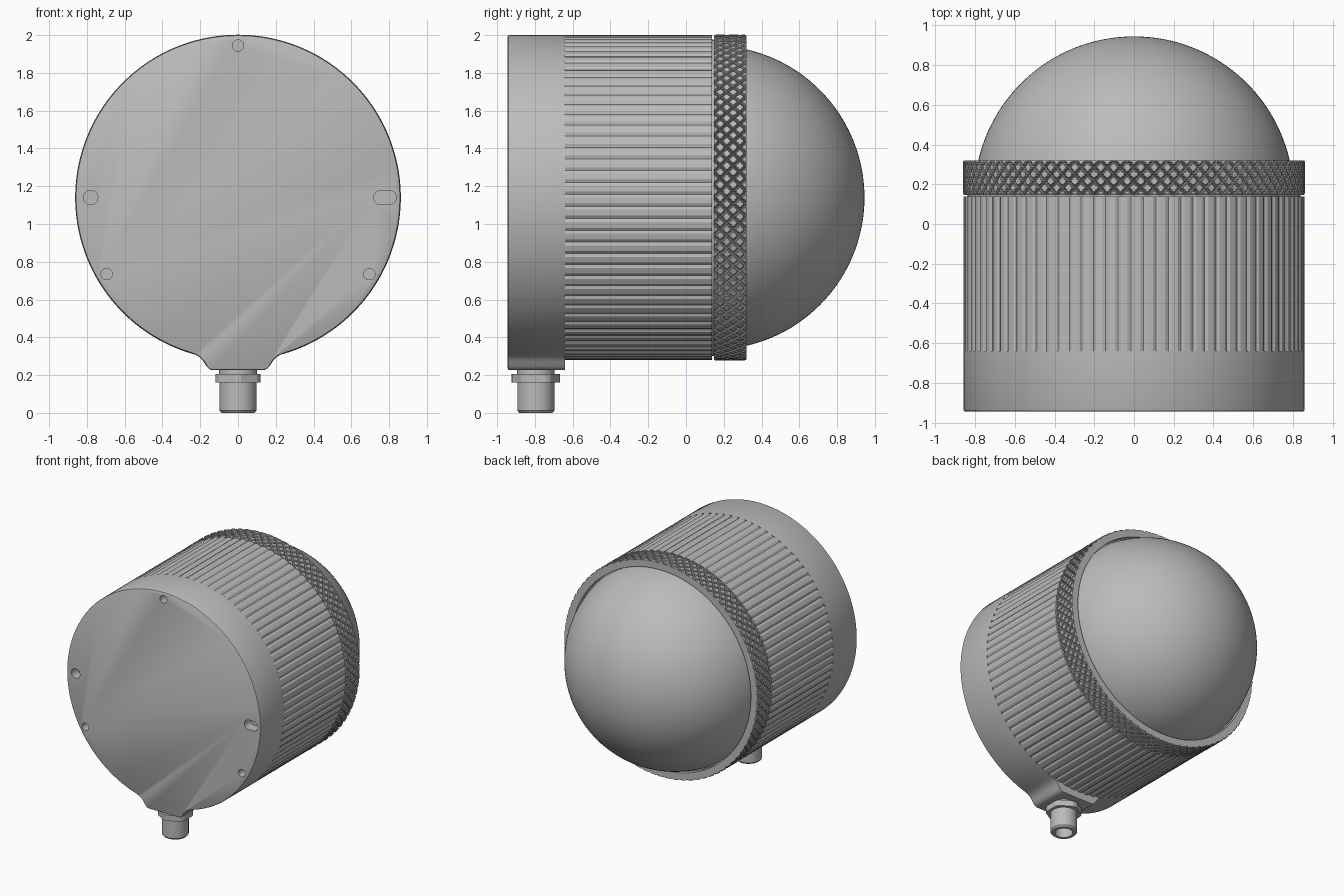
import bpy
import bmesh
from math import sin, cos, pi, sqrt, radians

cube = bpy.data.objects.get("Cube")
if cube:
    bpy.data.objects.remove(cube, do_unlink=True)

grey = bpy.data.materials.new("satin grey")
grey.use_nodes = True
grey.diffuse_color = (0.5, 0.5, 0.5, 1)
grey.node_tree.nodes["Principled BSDF"].inputs["Base Color"].default_value = (0.5, 0.5, 0.5, 1)

AXIS_Z = 1.14       # height of the main axis
R = 0.86            # housing radius
PLUG_Y = -0.795     # connector centre


def shade(obj, angle=30):
    bpy.ops.object.select_all(action="DESELECT")
    obj.select_set(True)
    bpy.context.view_layer.objects.active = obj
    bpy.ops.object.shade_smooth_by_angle(angle=radians(angle))


def loft(name, rings, caps=True, smooth=True, valleys=False):
    """Skin a list of equal point rings; valleys splits quads along their lower diagonal."""
    bm = bmesh.new()
    loops = [[bm.verts.new(p) for p in ring] for ring in rings]
    for lo, hi in zip(loops, loops[1:]):
        n = len(lo)
        for i in range(n):
            a, b, c, d = lo[i], lo[(i + 1) % n], hi[(i + 1) % n], hi[i]
            if valleys:
                dist = [sqrt(v.co.x ** 2 + (v.co.z - AXIS_Z) ** 2) for v in (a, b, c, d)]
                if dist[0] + dist[2] < dist[1] + dist[3]:
                    tris = ((a, b, c), (a, c, d))
                else:
                    tris = ((a, b, d), (b, c, d))
                for t in tris:
                    bm.faces.new(t)
            else:
                bm.faces.new((a, b, c, d))
    if caps:
        bm.faces.new(loops[0])
        bm.faces.new(loops[-1])
    bmesh.ops.remove_doubles(bm, verts=bm.verts, dist=0.00002)
    bmesh.ops.recalc_face_normals(bm, faces=bm.faces)
    mesh = bpy.data.meshes.new(name)
    bm.to_mesh(mesh)
    bm.free()
    mesh.materials.append(grey)
    obj = bpy.data.objects.new(name, mesh)
    bpy.context.collection.objects.link(obj)
    if smooth:
        shade(obj)
    return obj


def ring_y(radius, y, n=128):
    """Ring around the main axis; radius is a number or a function of the step."""
    f = radius if callable(radius) else (lambda i: radius)
    return [(f(i) * cos(2 * pi * i / n), y, AXIS_Z + f(i) * sin(2 * pi * i / n)) for i in range(n)]


def ring_z(radius, z, n=48):
    """Ring around the vertical connector axis."""
    f = radius if callable(radius) else (lambda i: radius)
    return [(f(i) * cos(2 * pi * i / n), PLUG_Y + f(i) * sin(2 * pi * i / n), z) for i in range(n)]


# Base plate: a disc that flows into a flat-bottomed boss
start = -pi / 2 + 0.295
sweep = 2 * pi - 0.59
outline = [(R * cos(start + sweep * i / 140), AXIS_Z + R * sin(start + sweep * i / 140))
           for i in range(141)]
neck = [(0.225, 0.308), (0.205, 0.296), (0.19, 0.281), (0.178, 0.264),
        (0.167, 0.247), (0.155, 0.234), (0.138, 0.226)]
outline += [(-x, z) for x, z in neck] + neck[::-1]


def plate_ring(y, inset):
    k = 1 - inset / R
    return [(x * k, y, AXIS_Z + (z - AXIS_Z) * k) for x, z in outline]


plate = loft("base_plate", [plate_ring(-0.945, 0.01), plate_ring(-0.941, 0.003),
                            plate_ring(-0.933, 0), plate_ring(-0.64, 0)], smooth=False)


# Blind mounting holes and locating slot in the plate
def cutter(x, z, radius, half_slot=0.0, depth=0.08):
    n = 32
    shape = []
    for i in range(n):
        a = 2 * pi * (i + 0.5) / n
        shift = half_slot if cos(a) > 0 else -half_slot
        shape.append((x + shift + radius * cos(a), z + radius * sin(a)))
    return loft("hole_cutter", [[(px, y, pz) for px, pz in shape]
                                for y in (-1.0, -0.945 + depth)], smooth=False)


cutters = [cutter(0, 1.945, 0.03), cutter(-0.695, 0.735, 0.03), cutter(0.695, 0.735, 0.03),
           cutter(-0.78, AXIS_Z, 0.038), cutter(0.778, AXIS_Z, 0.038, half_slot=0.022)]
for tool in cutters:
    tool.hide_render = True
    mod = plate.modifiers.new("hole", "BOOLEAN")
    mod.operation = "DIFFERENCE"
    mod.solver = "EXACT"
    mod.object = tool
    bpy.context.view_layer.objects.active = plate
    bpy.ops.object.modifier_apply(modifier=mod.name)
    bpy.data.objects.remove(tool, do_unlink=True)
shade(plate)

# Fluted housing
FLUTES, STEPS = 84, 8


def flute(i):
    return R - 0.008 * max(0, sin(2 * pi * i / STEPS)) ** 1.5


loft("fluted_housing", [ring_y(flute, y, FLUTES * STEPS) for y in (-0.64, 0.138)])

# Recessed seam between housing and ring
loft("seam_collar", [ring_y(0.838, 0.12), ring_y(0.838, 0.16)])

# Diamond-knurled retaining ring
DIAMONDS, DIV, ROWS = 80, 8, 20
Y0, Y1 = 0.147, 0.32
count = DIAMONDS * DIV


def knurl(row):
    def radius(i):
        on_groove = (i + row) % DIV == 0 or (i - row) % DIV == 0
        edge = 0.005 if row in (0, ROWS) else 0
        return R + 0.002 - max(edge, 0.013 if on_groove else 0)
    return radius


rings = [ring_y(0.8, Y0, count)]
rings += [ring_y(knurl(r), Y0 + (Y1 - Y0) * r / ROWS, count) for r in range(ROWS + 1)]
rings += [ring_y(0.8, Y1, count), ring_y(0.8, 0.26, count)]
loft("knurled_ring", rings, caps=False, smooth=False, valleys=True)

# Domed cover
DOME = 0.805
dome = [ring_y(DOME * cos(pi / 2 * i / 40), 0.14 + DOME * sin(pi / 2 * i / 40)) for i in range(4, 40)]
dome.append(ring_y(0.001, 0.14 + DOME))
loft("dome_cover", dome)
loft("dome_seat", [ring_y(0.81, 0.2), ring_y(0.81, 0.285)])

# Connector: hollow barrel, trimmed hex nut and short neck
loft("connector_barrel", [ring_z(r, z) for r, z in
     ((0.065, 0.13), (0.065, 0), (0.088, 0), (0.098, 0.012), (0.098, 0.17))])


def hex_nut(i):
    a = (2 * pi * i / 48 + pi / 6) % (pi / 3) - pi / 6
    return min(0.118 / cos(a), 0.128)


loft("connector_nut", [ring_z(hex_nut, 0.16), ring_z(hex_nut, 0.207)], smooth=False)
loft("connector_neck", [ring_z(0.1, 0.2), ring_z(0.1, 0.24)])
